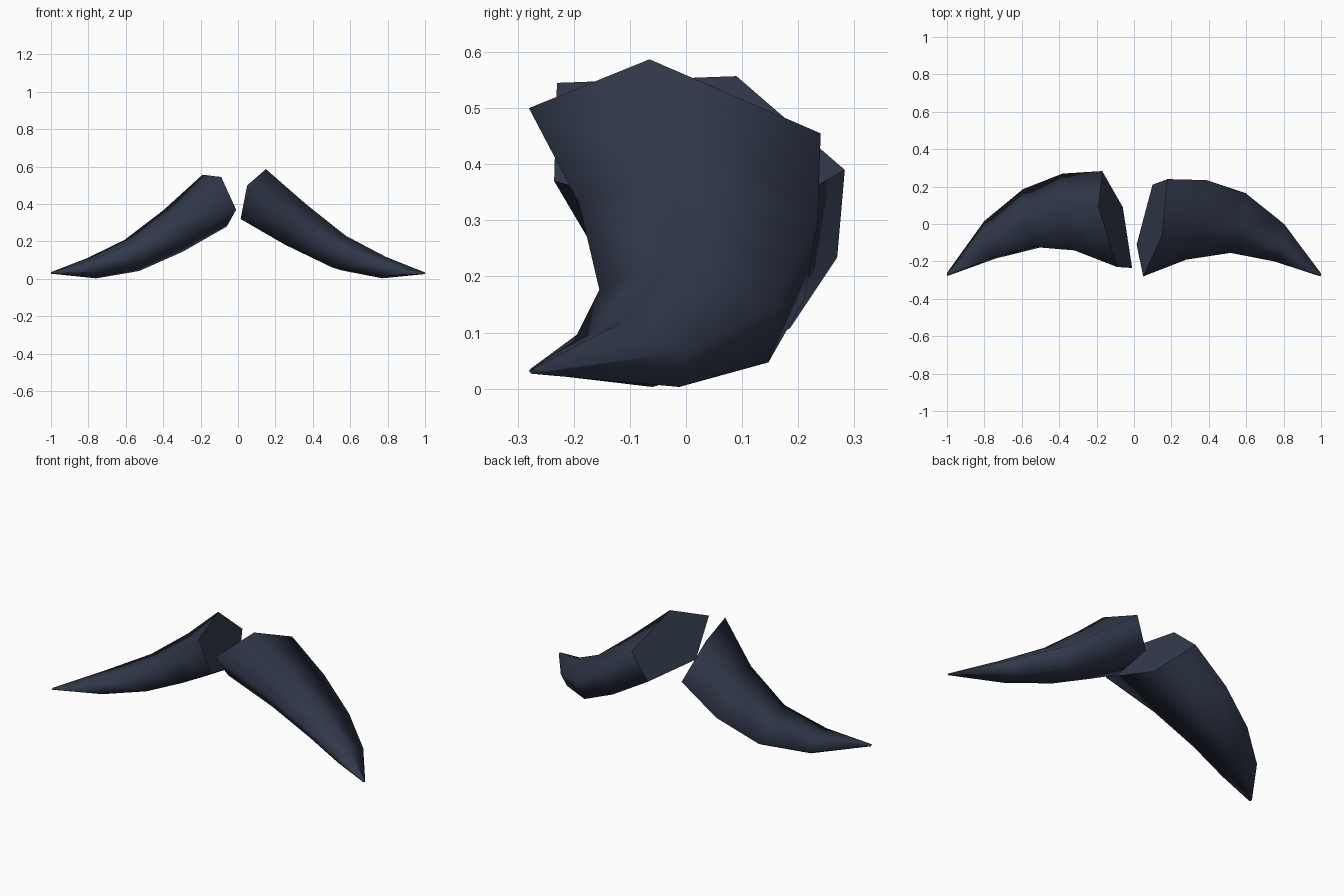
import bpy
import bmesh
from mathutils import Vector

if "Cube" in bpy.data.objects:
    bpy.data.objects.remove(bpy.data.objects["Cube"])

# dark slate horn colour
slate = bpy.data.materials.new("dark_slate")
slate.diffuse_color = (0.030, 0.040, 0.070, 1.0)
slate.use_nodes = True
slate.node_tree.nodes["Principled BSDF"].inputs["Base Color"].default_value = slate.diffuse_color


def make_horn(name, section, path):
    """Sweep a pentagon along a bent path, shrinking it towards the tip."""
    bm = bmesh.new()
    rings = []
    for x, y, z, scale in path:
        centre = Vector((x, y, z))
        rings.append([bm.verts.new(centre + Vector(p) * scale) for p in section])
    n = len(section)
    # smooth sides
    for lower, upper in zip(rings, rings[1:]):
        for i in range(n):
            j = (i + 1) % n
            bm.faces.new((lower[i], lower[j], upper[j], upper[i])).smooth = True
    # flat root and tip caps with sharp borders
    for ring in (rings[0], rings[-1]):
        cap = bm.faces.new(ring)
        cap.smooth = False
        for edge in cap.edges:
            edge.smooth = False
    bmesh.ops.recalc_face_normals(bm, faces=bm.faces[:])
    mesh = bpy.data.meshes.new(name)
    bm.to_mesh(mesh)
    bm.free()
    mesh.materials.append(slate)
    horn = bpy.data.objects.new(name, mesh)
    bpy.context.collection.objects.link(horn)
    return horn


# right horn: root section and path (x, y, z, scale)
make_horn(
    "right_horn",
    [(-0.05, -0.277, 0.07), (0.05, -0.062, 0.157), (0.08, 0.243, 0.025),
     (0.0, 0.213, -0.14), (-0.085, -0.107, -0.11)],
    [(0.099, -0.003, 0.43, 1.0), (0.322, 0.036, 0.272, 0.817),
     (0.547, 0.016, 0.133, 0.615), (0.772, -0.094, 0.057, 0.385),
     (0.998, -0.272, 0.030, 0.03)],
)

# left horn: rolled a little differently
make_horn(
    "left_horn",
    [(0.014, -0.23, 0.117), (-0.086, 0.09, 0.129), (-0.066, 0.283, -0.038),
     (0.044, 0.09, -0.148), (0.094, -0.235, -0.058)],
    [(-0.104, 0.0, 0.428, 1.0), (-0.33, 0.043, 0.264, 0.80),
     (-0.555, 0.016, 0.131, 0.60), (-0.776, -0.094, 0.060, 0.385),
     (-0.998, -0.270, 0.032, 0.03)],
)
